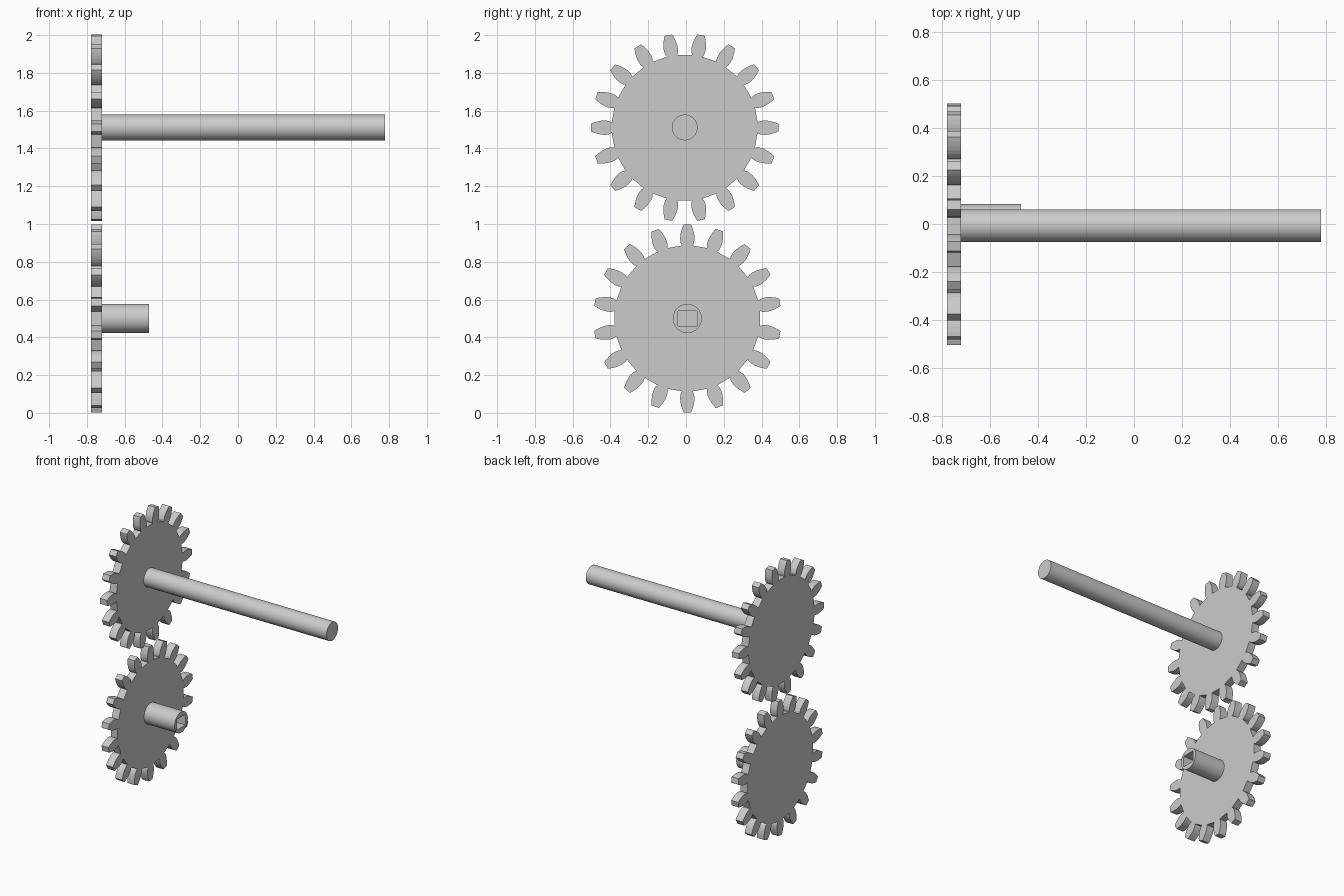
import bpy, bmesh, math
from mathutils import Vector

cube = bpy.data.objects.get("Cube")
if cube:
    bpy.data.objects.remove(cube, do_unlink=True)

steel = bpy.data.materials.new("plain grey")
steel.use_nodes = True
GREY = (0.6, 0.6, 0.6, 1)
steel.diffuse_color = GREY
steel.node_tree.nodes["Principled BSDF"].inputs["Base Color"].default_value = GREY

TEETH = 18
X_BACK, X_FACE = -0.777, -0.72
# Half of one tooth: (radius, half width) from root to tip
FLANK = [(0.386, 0.028), (0.40, 0.035), (0.42, 0.038), (0.44, 0.037),
         (0.46, 0.033), (0.48, 0.027), (0.497, 0.020)]


def prism(name, outline, x0, x1):
    """Extrude a closed (y, z) outline along x."""
    bm = bmesh.new()
    face = bm.faces.new([bm.verts.new((x0, y, z)) for y, z in outline])
    ext = bmesh.ops.extrude_face_region(bm, geom=[face])
    moved = [v for v in ext["geom"] if isinstance(v, bmesh.types.BMVert)]
    bmesh.ops.translate(bm, verts=moved, vec=Vector((x1 - x0, 0, 0)))
    bmesh.ops.recalc_face_normals(bm, faces=bm.faces)
    mesh = bpy.data.meshes.new(name)
    bm.to_mesh(mesh)
    bm.free()
    mesh.materials.append(steel)
    obj = bpy.data.objects.new(name, mesh)
    bpy.context.collection.objects.link(obj)
    return obj


def gear(name, cy, cz, phase):
    outline = []
    tooth = [(r, -w) for r, w in FLANK] + [(r, w) for r, w in reversed(FLANK)]
    for i in range(TEETH):
        a = phase + i * math.tau / TEETH
        c, s = math.cos(a), math.sin(a)
        outline += [(cy + r * c - w * s, cz + r * s + w * c) for r, w in tooth]
    return prism(name, outline, X_BACK, X_FACE)


def rod(name, cy, cz, radius, x1, sides=64):
    ring = [math.tau * i / sides for i in range(sides)]
    return prism(name, [(cy + radius * math.cos(a), cz + radius * math.sin(a))
                        for a in ring], X_FACE, x1)


def smooth(obj):
    bpy.ops.object.select_all(action="DESELECT")
    obj.select_set(True)
    bpy.context.view_layer.objects.active = obj
    bpy.ops.object.shade_smooth_by_angle(angle=math.radians(30))


# Gears: the upper has a tooth pointing sideways, the lower one pointing up
gear("upper_gear", -0.007, 1.51, 0)
gear("lower_gear", 0.007, 0.50, math.pi / 2)

# Long plain shaft
smooth(rod("long_shaft", -0.007, 1.511, 0.068, 0.777))

# Short hub with a blind square socket
hub = rod("short_hub", 0.007, 0.50, 0.077, -0.47)
socket = prism("socket_cutter", [(-0.043, 0.46), (0.058, 0.46),
                                 (0.058, 0.54), (-0.043, 0.54)], X_FACE - 0.02, -0.4)
socket.hide_render = True
cut = hub.modifiers.new("socket", "BOOLEAN")
cut.operation = "DIFFERENCE"
cut.solver = "EXACT"
cut.object = socket
bpy.context.view_layer.objects.active = hub
bpy.ops.object.modifier_apply(modifier=cut.name)
bpy.data.objects.remove(socket, do_unlink=True)
smooth(hub)
